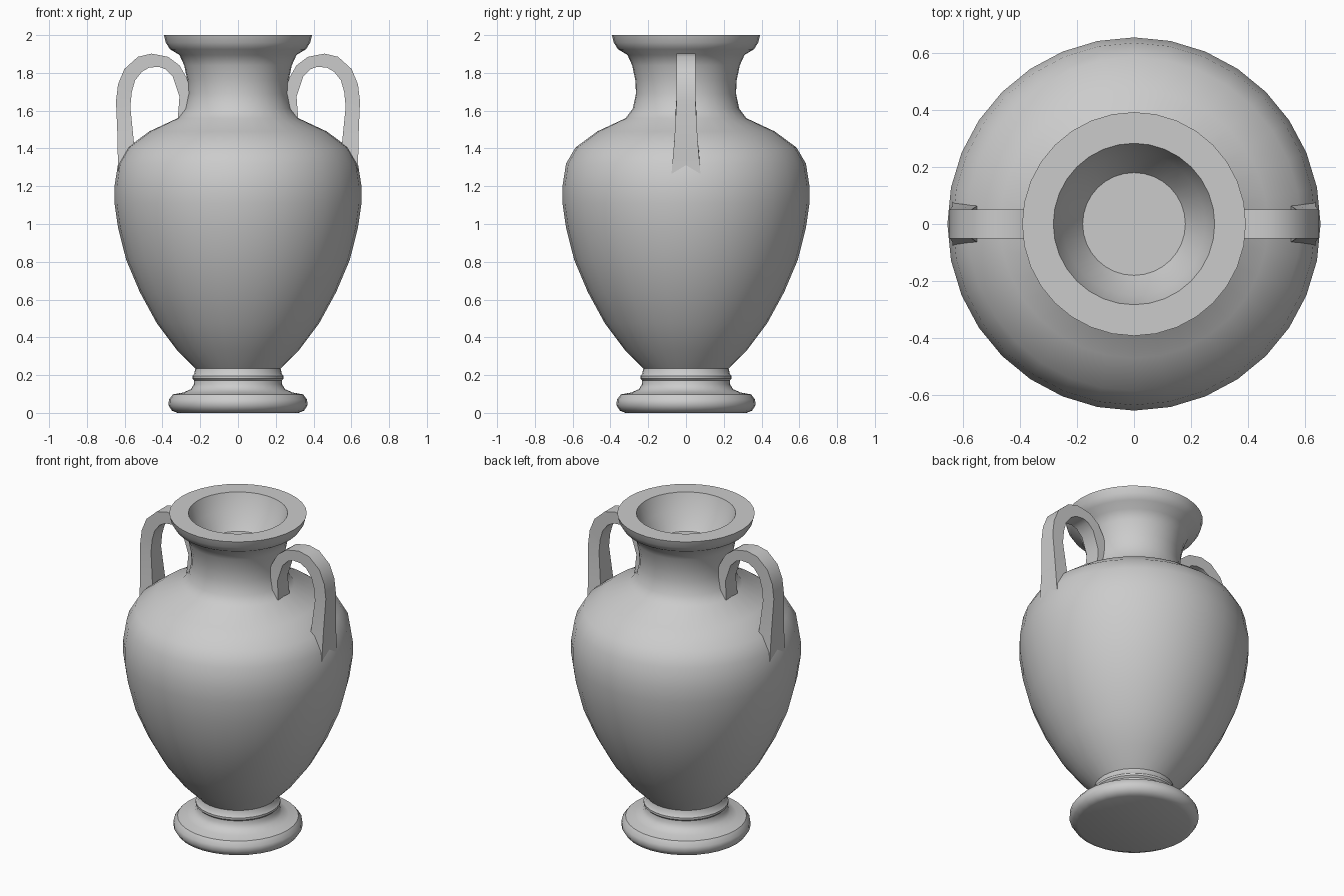
import bpy, bmesh, math

if "Cube" in bpy.data.objects:
    bpy.data.objects.remove(bpy.data.objects["Cube"])

SEGMENTS = 32


def finish(bm, name, angle):
    bmesh.ops.recalc_face_normals(bm, faces=bm.faces)
    mesh = bpy.data.meshes.new(name)
    bm.to_mesh(mesh)
    bm.free()
    obj = bpy.data.objects.new(name, mesh)
    bpy.context.collection.objects.link(obj)
    bpy.ops.object.select_all(action='DESELECT')
    obj.select_set(True)
    bpy.context.view_layer.objects.active = obj
    bpy.ops.object.shade_smooth_by_angle(angle=math.radians(angle))
    return obj


def lathe(name, profile):
    bm = bmesh.new()
    rings = []
    for r, z in profile:
        rings.append([bm.verts.new((r * math.cos(a), r * math.sin(a), z))
                      for a in (2 * math.pi * i / SEGMENTS for i in range(SEGMENTS))])
    for low, high in zip(rings, rings[1:]):
        for i in range(SEGMENTS):
            j = (i + 1) % SEGMENTS
            bm.faces.new((low[i], low[j], high[j], high[i]))
    bm.faces.new(rings[0])
    bm.faces.new(rings[-1])
    return finish(bm, name, 40)


def handle(name, side, stations):
    # each station: outer x, outer z, inner x, inner z, half width
    bm = bmesh.new()
    loops = []
    for ox, oz, ix, iz, w in stations:
        loops.append([bm.verts.new((side * x, y, z)) for x, y, z in
                      ((ox, -w, oz), (ox, w, oz), (ix, w, iz), (ix, -w, iz))])
    for a, b in zip(loops, loops[1:]):
        for i in range(4):
            j = (i + 1) % 4
            bm.faces.new((a[i], a[j], b[j], b[i]))
    bm.faces.new(loops[0])
    bm.faces.new(loops[-1])
    return finish(bm, name, 30)


# Vase: foot, collar, belly, shoulder, neck, lip, then the shallow funnel mouth
lathe("vase_body", [
    (0.32, 0.0), (0.35, 0.012), (0.368, 0.04), (0.366, 0.07), (0.345, 0.098),
    (0.29, 0.108), (0.25, 0.125), (0.234, 0.15), (0.232, 0.172),
    (0.242, 0.182), (0.242, 0.195), (0.232, 0.206), (0.226, 0.235),
    (0.325, 0.335), (0.43, 0.475), (0.52, 0.64), (0.592, 0.81), (0.635, 0.98),
    (0.654, 1.11), (0.654, 1.20), (0.635, 1.32), (0.585, 1.405), (0.47, 1.49),
    (0.32, 1.56), (0.282, 1.61), (0.265, 1.69), (0.268, 1.76), (0.285, 1.84),
    (0.31, 1.895), (0.36, 1.925), (0.382, 1.96), (0.392, 2.0),
    (0.283, 2.0), (0.25, 1.90), (0.18, 1.80),
])

# Strap handles, from the neck root over the arch to the flared shoulder root
strap = [
    (0.22, 1.53, 0.32, 1.54, 0.058), (0.24, 1.68, 0.31, 1.675, 0.05),
    (0.27, 1.77, 0.345, 1.78, 0.05), (0.31, 1.84, 0.385, 1.82, 0.05),
    (0.37, 1.885, 0.42, 1.832, 0.05), (0.458, 1.902, 0.47, 1.828, 0.05),
    (0.53, 1.885, 0.51, 1.805, 0.05), (0.602, 1.82, 0.545, 1.76, 0.05),
    (0.635, 1.74, 0.562, 1.70, 0.05), (0.646, 1.65, 0.57, 1.62, 0.05),
    (0.637, 1.44, 0.552, 1.44, 0.062), (0.636, 1.25, 0.53, 1.30, 0.078),
]
for label, side in (("left", -1), ("right", 1)):
    handle(label + "_handle", side, strap)
